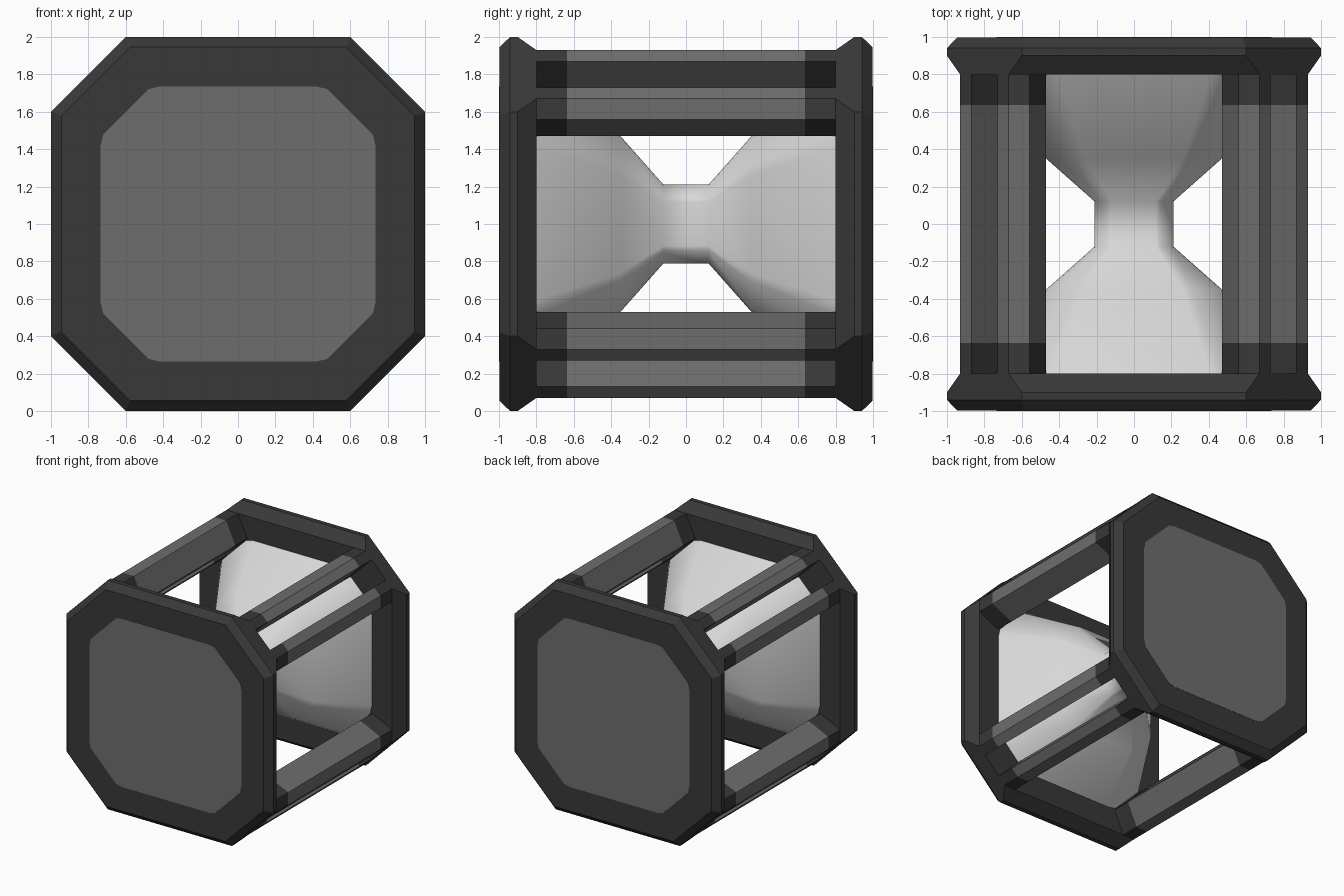
import bpy, bmesh, math

if "Cube" in bpy.data.objects:
    bpy.data.objects.remove(bpy.data.objects["Cube"])


def material(name, v):
    m = bpy.data.materials.new(name)
    m.diffuse_color = (v, v, v, 1)
    m.use_nodes = True
    m.node_tree.nodes["Principled BSDF"].inputs["Base Color"].default_value = m.diffuse_color
    return m


DARK = material("dark frame", 0.04)
GREY = material("mid grey metal", 0.155)
GLASS = material("pale glass", 0.68)
CZ = 1.0  # height of the long axis


def octagon(h, c):
    """Square of half size h with corners cut back to c, in the xz plane."""
    return [(c, h), (h, c), (h, -c), (c, -h), (-c, -h), (-h, -c), (-h, c), (-c, h)]


def soften(pts, t):
    """Cut every corner of a closed outline by the edge fraction t."""
    out = []
    for i, p in enumerate(pts):
        for q in (pts[i - 1], pts[(i + 1) % len(pts)]):
            out.append((p[0] + (q[0] - p[0]) * t, p[1] + (q[1] - p[1]) * t))
    return out


def loft(name, rings, mats, rule=None, smooth=False):
    """Skin a list of (y, outline) rings and close both ends."""
    bm = bmesh.new()
    vs = [[bm.verts.new((x, y, z + CZ)) for x, z in pts] for y, pts in rings]
    n = len(vs[0])
    for a, b in zip(vs, vs[1:]):
        for i in range(n):
            j = (i + 1) % n
            bm.faces.new((a[i], a[j], b[j], b[i]))
    bm.faces.new(vs[0])
    bm.faces.new(vs[-1])
    bmesh.ops.recalc_face_normals(bm, faces=bm.faces)
    for f in bm.faces:
        f.smooth = smooth and len(f.verts) == 4
        if rule:
            f.material_index = rule(f.calc_center_median())
    me = bpy.data.meshes.new(name)
    bm.to_mesh(me)
    bm.free()
    for m in mats:
        me.materials.append(m)
    ob = bpy.data.objects.new(name, me)
    bpy.context.collection.objects.link(ob)
    return ob


# End caps with flush grey panels
panel = soften(octagon(0.735, 0.465), 0.05)
for s, side in ((-1, "front"), (1, "back")):
    loft(side + "_cap", [
        (s * 0.80, octagon(0.93, 0.67)),
        (s * 0.90, octagon(1.0, 0.6)),
        (s * 0.94, octagon(1.0, 0.6)),
        (s * 0.998, octagon(0.945, 0.577))], [DARK])
    loft(side + "_panel", [(s * 0.994, panel), (s * 1.0, panel)], [GREY])

# Corner posts: two slats each with an open slot between, dark at the ends
slat = [(0.87, 0.73), (0.93, 0.67), (0.93, 0.56), (0.735, 0.47), (0.672, 0.532)]
for sx in (-1, 1):
    for sz in (-1, 1):
        for swap in (False, True):
            pts = [(sx * (b if swap else a), sz * (a if swap else b)) for a, b in slat]
            name = "%s_%s_%s_slat" % ("left" if sx < 0 else "right",
                                      "lower" if sz < 0 else "upper",
                                      "inner" if swap else "outer")
            loft(name, [(y, pts) for y in (-0.805, -0.635, 0.635, 0.805)],
                 [GREY, DARK], lambda c: int(abs(c.y) > 0.635))

# Hourglass bulb with narrow neck
profile = [(0.12, 0.21), (0.35, 0.47), (0.805, 0.735)]
profile = [(-y, r) for y, r in reversed(profile)] + profile
loft("glass_bulb", [(y, soften(octagon(r, r * 0.635), 0.06)) for y, r in profile],
     [GLASS], smooth=True)
